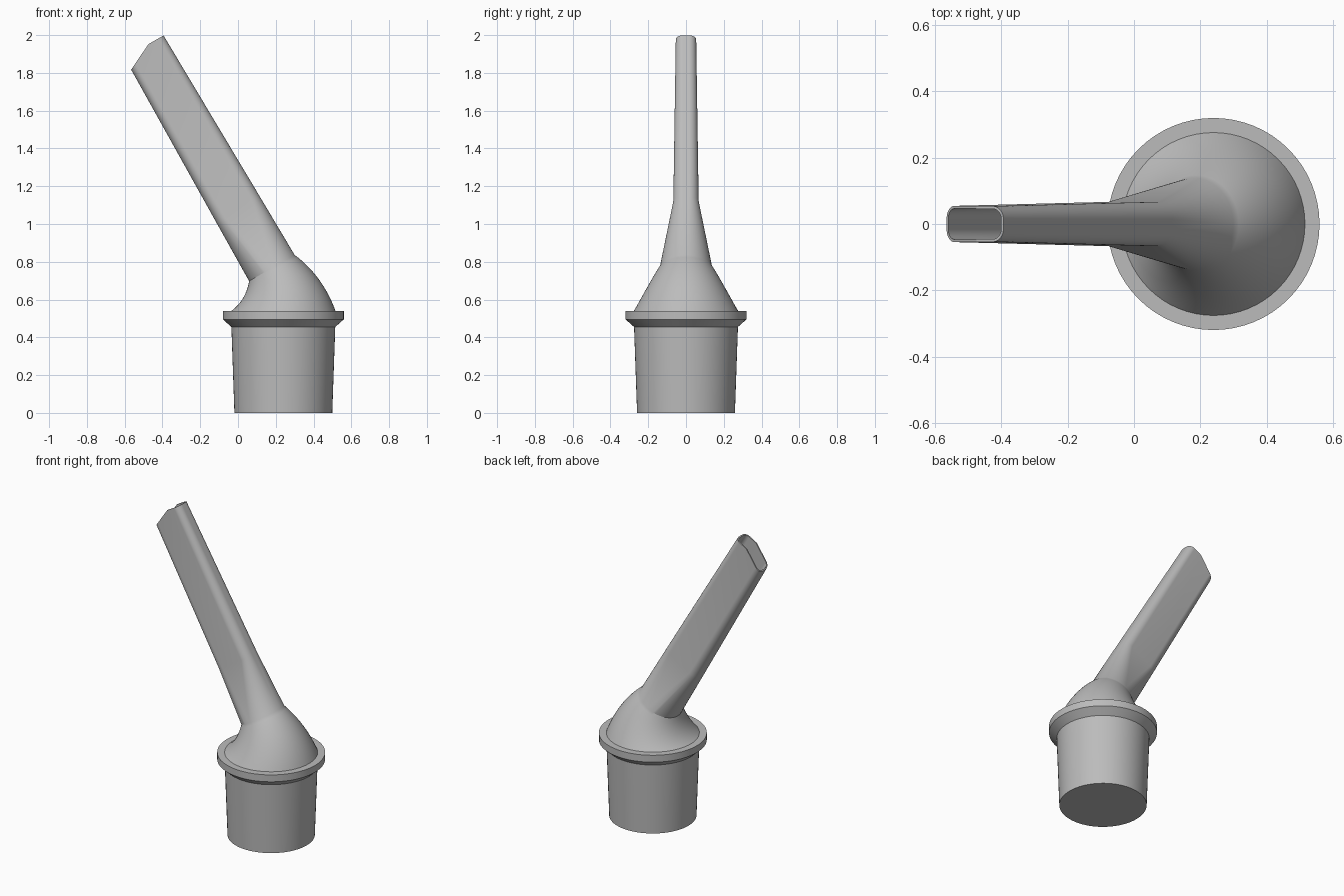
import bpy, bmesh
from math import radians, sin, cos, pi
from mathutils import Matrix, Vector

if "Cube" in bpy.data.objects:
    bpy.data.objects.remove(bpy.data.objects["Cube"])

PIVOT = Vector((-0.214, 0, 0.54))   # hinge of the bend
BEND = 0.454                        # bend radius to the centre line
TILT = 30
STEPS = 16                          # segments per quarter round


def pose(tilt, s):
    """Frame of a cross-section: swung about the pivot, then moved along its axis."""
    return (Matrix.Translation(PIVOT) @ Matrix.Rotation(-radians(tilt), 4, 'Y')
            @ Matrix.Translation((BEND, 0, s)))


def section(bm, tilt, s, a, b, r):
    """Rounded rectangle with half sizes a, b and corner radius r (a = b = r is a circle)."""
    frame = pose(tilt, s)
    ring = []
    for q, (sx, sy) in enumerate(((1, 1), (-1, 1), (-1, -1), (1, -1))):
        for i in range(STEPS + 1):
            t = (q + i / STEPS) * pi / 2
            p = Vector((sx * (a - r) + r * cos(t), sy * (b - r) + r * sin(t), 0))
            ring.append(bm.verts.new(frame @ p))
    return ring


def loft(bm, stations):
    rings = [section(bm, *st) for st in stations]
    for lo, hi in zip(rings, rings[1:]):
        for i in range(len(lo)):
            j = (i + 1) % len(lo)
            bm.faces.new((lo[i], lo[j], hi[j], hi[i]))


def circle(tilt, s, r):
    return (tilt, s, r, r, r)


def dome(wall):
    for i in range(17):
        f = i / 16
        yield circle(TILT * f, 0, 0.276 - 0.137 * f - wall)


def tube(wall):
    yield (TILT, 0.36, 0.134 - wall, 0.067 - wall, 0.053 - wall)
    yield (TILT, 1.353, 0.119 - wall, 0.054 - wall, 0.038 - wall)


bm = bmesh.new()

# Outer skin: tapered socket, flange, bent dome and flattened tube
loft(bm, [circle(0, -0.54, 0.259), circle(0, -0.085, 0.275),
          circle(0, -0.045, 0.32), circle(0, 0, 0.32)]
     + list(dome(0)) + list(tube(0)))

# Inner skin
loft(bm, [circle(0, -0.54, 0.241), circle(0, -0.085, 0.257)]
     + list(dome(0.016)) + list(tube(0.008)))

bmesh.ops.remove_doubles(bm, verts=bm.verts[:], dist=1e-5)

# Slanted cut across the lower half of the tip
tip = pose(TILT, 1.353)
bmesh.ops.bisect_plane(bm, geom=bm.verts[:] + bm.edges[:] + bm.faces[:],
                       plane_co=tip @ Vector((0.026, 0, 0)),
                       plane_no=tip.to_3x3() @ Vector((-0.071, 0, 0.145)),
                       clear_outer=True)

# Rims joining the two skins at the base and the tip
for at_tip in (False, True):
    rim = [e for e in bm.edges if e.is_boundary and (e.verts[0].co.z > 1) == at_tip]
    bmesh.ops.bridge_loops(bm, edges=rim)
bmesh.ops.recalc_face_normals(bm, faces=bm.faces[:])

mesh = bpy.data.meshes.new("angled_nozzle")
bm.to_mesh(mesh)
bm.free()
nozzle = bpy.data.objects.new("angled_nozzle", mesh)
bpy.context.collection.objects.link(nozzle)

# Single grey plastic
grey = bpy.data.materials.new("grey_plastic")
grey.use_nodes = True
colour = (0.5, 0.5, 0.5, 1)
grey.diffuse_color = colour
grey.node_tree.nodes["Principled BSDF"].inputs["Base Color"].default_value = colour
mesh.materials.append(grey)

bpy.context.view_layer.objects.active = nozzle
nozzle.select_set(True)
bpy.ops.object.shade_smooth_by_angle(angle=radians(25))
